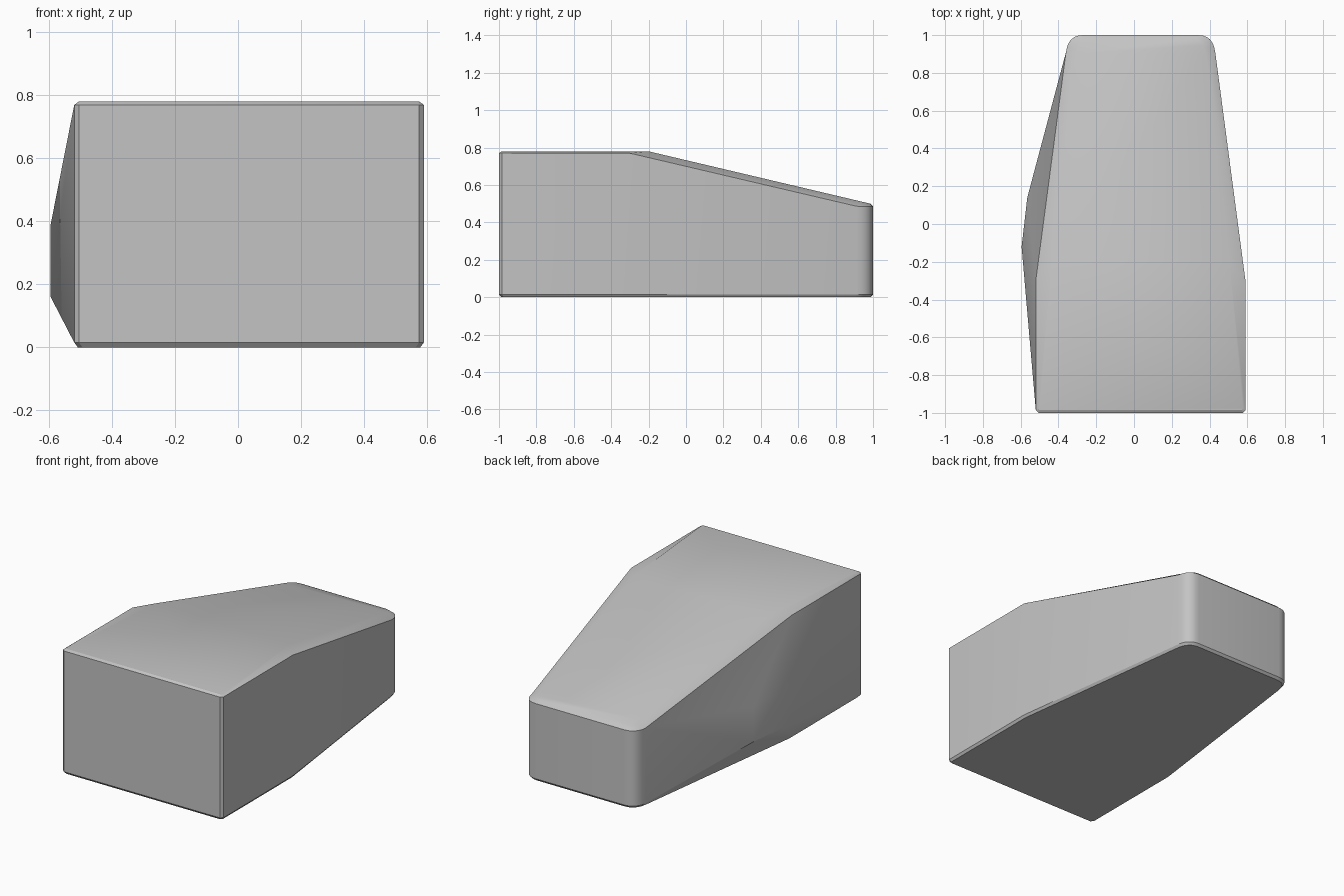
import bpy
import bmesh
import math

cube = bpy.data.objects.get("Cube")
if cube:
    bpy.data.objects.remove(cube, do_unlink=True)

MID = 0.035   # plane of symmetry of the tapered block
ARC = 7       # points on each rounded back corner


def arc(start, corner, end):
    """Quadratic curve around a back corner."""
    points = []
    for i in range(ARC):
        t = i / (ARC - 1)
        points.append(tuple((1 - t) ** 2 * a + 2 * t * (1 - t) * b + t * t * c
                            for a, b, c in zip(start, corner, end)))
    return points


def mirrored(half):
    """Close a half outline by mirroring it about the middle."""
    return ([(MID + u, y) for u, y in half]
            + [(MID - u, y) for u, y in reversed(half)])


def wall_top(y):
    return max(0.485, min(0.77, 0.77 - 0.234 * (y + 0.3)))


def roof(y):
    return min(0.78, 0.78 - 0.236 * (y + 0.2))


# Outline of the walls, and the narrower outline of the roof
half_wall = [(0.54, -1), (0.555, -0.985), (0.555, -0.3)]
half_wall += arc((0.395, 0.91), (0.384, 1), (0.305, 1))
half_roof = [(0.536, -0.985), (0.541, -0.975), (0.47, -0.2)]
half_roof += arc((0.345, 0.9), (0.34, 0.985), (0.29, 0.985))
wall = mirrored(half_wall)
top = mirrored(half_roof)
n = len(wall)

bm = bmesh.new()
floor_ring = [bm.verts.new((MID + (x - MID) * 0.98, y * 0.988, 0)) for x, y in wall]
low_ring = [bm.verts.new((x, y, 0.015)) for x, y in wall]
high_ring = [bm.verts.new((x, y, wall_top(y))) for x, y in wall]
roof_ring = [bm.verts.new((x, y, roof(y))) for x, y in top]

# Side walls and bevelled rims; the bulging side is left open
kink = n - 3
bulge_side = (kink - 1, kink)
for lower, upper in ((floor_ring, low_ring), (low_ring, high_ring), (high_ring, roof_ring)):
    for i in range(n):
        if lower is low_ring and i in bulge_side:
            continue
        j = (i + 1) % n
        bm.faces.new((lower[i], lower[j], upper[j], upper[i]))

# Floor, level roof and sloping roof
bm.faces.new(floor_ring)
bm.faces.new(roof_ring[:3] + roof_ring[kink:])
bm.faces.new(roof_ring[2:kink + 1])

# Bulge: a raised panel joined to the open edges
front_high, front_low, back_high, back_low = [
    bm.verts.new(p) for p in ((-0.595, -0.12, 0.39), (-0.595, -0.12, 0.16),
                              (-0.565, 0.14, 0.38), (-0.565, 0.14, 0.16))]
bm.faces.new((front_high, front_low, back_low, back_high))
for ring, a, b in ((high_ring, front_high, back_high), (low_ring, front_low, back_low)):
    bm.faces.new((ring[kink + 1], ring[kink], a))
    bm.faces.new((ring[kink], b, a))
    bm.faces.new((ring[kink], ring[kink - 1], b))
bm.faces.new((high_ring[kink + 1], front_high, front_low, low_ring[kink + 1]))
bm.faces.new((high_ring[kink - 1], low_ring[kink - 1], back_low, back_high))

bmesh.ops.recalc_face_normals(bm, faces=bm.faces[:])
mesh = bpy.data.meshes.new("block_body")
bm.to_mesh(mesh)
bm.free()
body = bpy.data.objects.new("block_body", mesh)
bpy.context.collection.objects.link(body)

# Plain grey finish
grey = bpy.data.materials.new("plain_grey")
grey.use_nodes = True
colour = (0.55, 0.55, 0.55, 1)
grey.diffuse_color = colour
for node in grey.node_tree.nodes:
    if node.type == 'BSDF_PRINCIPLED':
        node.inputs["Base Color"].default_value = colour
mesh.materials.append(grey)

# Smooth the shallow creases, keep the rims crisp
bpy.ops.object.select_all(action='DESELECT')
body.select_set(True)
bpy.context.view_layer.objects.active = body
bpy.ops.object.shade_smooth_by_angle(angle=math.radians(30))
